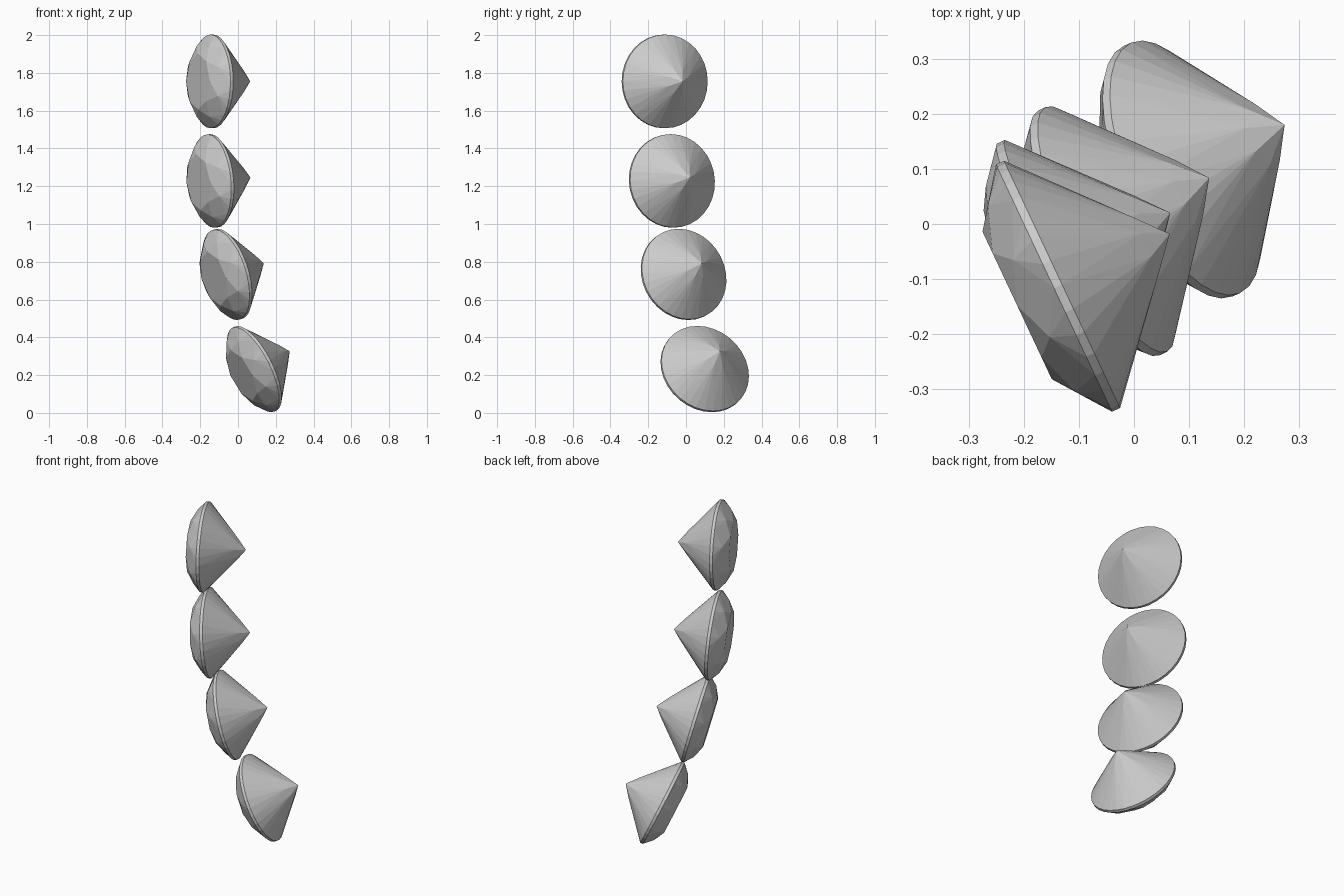
import bpy, bmesh
from math import sin, cos, pi
from mathutils import Vector

if "Cube" in bpy.data.objects:
    bpy.data.objects.remove(bpy.data.objects["Cube"])

R = 0.248          # girdle radius
GIRDLE = 0.008     # half girdle thickness
DEPTH = 0.224      # girdle centre to culet


def ring(count, radius, height, offset=0.0):
    return [Vector((radius * cos(offset + 2 * pi * i / count),
                    radius * sin(offset + 2 * pi * i / count), height))
            for i in range(count)]


def brilliant(name, centre, axis):
    # Brilliant cut: +z of the local frame points towards the culet
    points = (ring(8, 0.148, -0.082)                   # table
              + ring(8, 0.202, -0.053, pi / 8)         # star and kite corners
              + ring(32, R, -GIRDLE)                   # girdle upper edge
              + ring(32, R, GIRDLE)                    # girdle lower edge
              + ring(8, 0.06, 0.1765, pi / 8)          # pavilion half facets
              + [Vector((0, 0, DEPTH))])               # culet
    bm = bmesh.new()
    for p in points:
        bm.verts.new(p)
    bmesh.ops.convex_hull(bm, input=bm.verts[:])
    bmesh.ops.dissolve_limit(bm, angle_limit=0.01, verts=bm.verts[:], edges=bm.edges[:])
    bmesh.ops.recalc_face_normals(bm, faces=bm.faces[:])
    mesh = bpy.data.meshes.new(name)
    bm.to_mesh(mesh)
    bm.free()
    obj = bpy.data.objects.new(name, mesh)
    bpy.context.collection.objects.link(obj)
    obj.location = centre
    obj.rotation_euler = Vector(axis).to_track_quat('Z', 'Y').to_euler()
    return obj


# Column of four stones, leaning further over towards the bottom
brilliant("gem_top", (-0.138, -0.113, 1.755), (0.905, 0.425, 0.0))
brilliant("gem_upper", (-0.136, -0.075, 1.228), (0.90, 0.425, 0.08))
brilliant("gem_lower", (-0.057, -0.013, 0.733), (0.86, 0.43, 0.26))
brilliant("gem_bottom", (0.087, 0.099, 0.232), (0.83, 0.36, 0.42))
